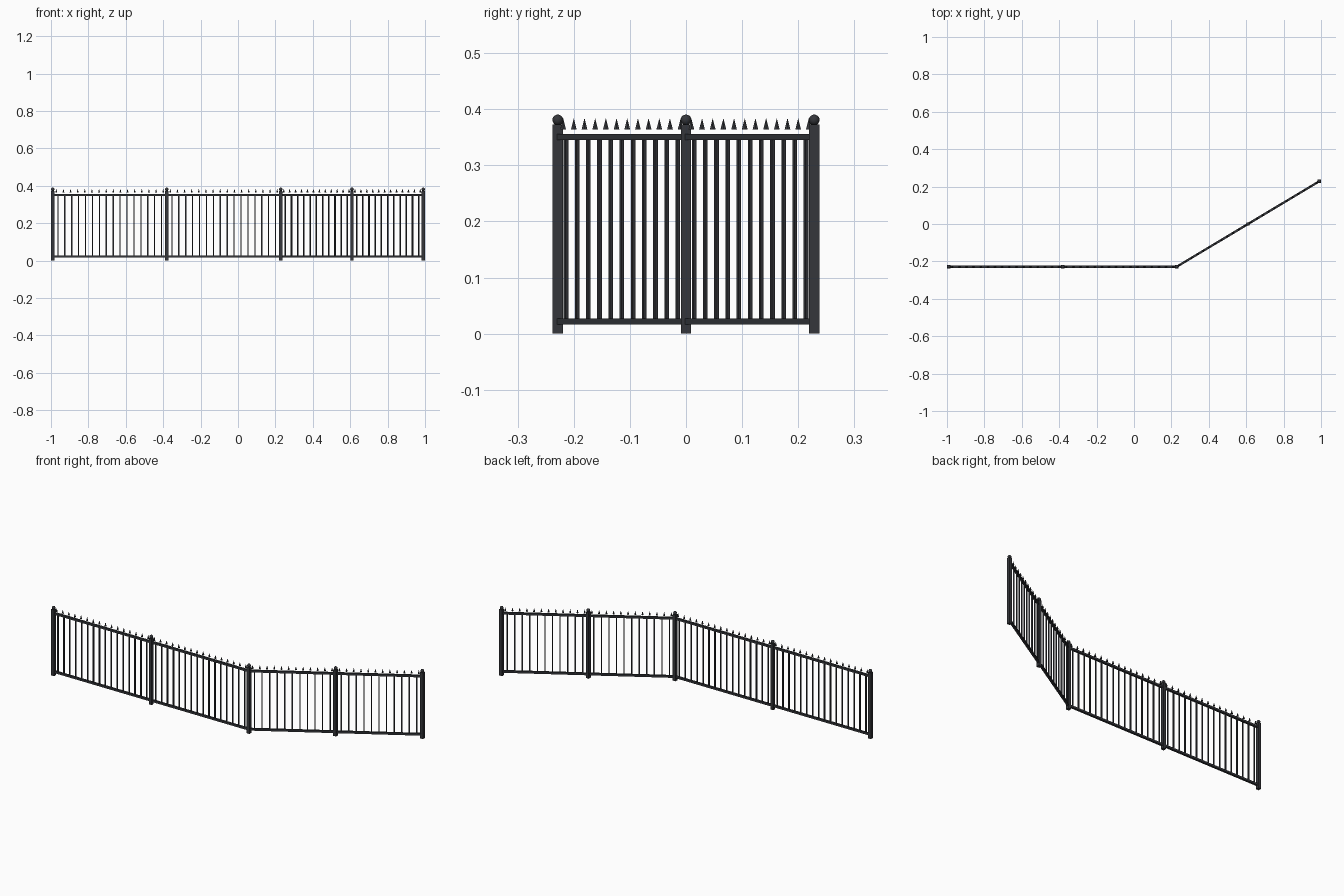
import bpy, bmesh, math
from mathutils import Matrix, Vector

if "Cube" in bpy.data.objects:
    bpy.data.objects.remove(bpy.data.objects["Cube"])

iron = bpy.data.materials.new("dark_iron")
iron.diffuse_color = (0.035, 0.037, 0.043, 1)
iron.use_nodes = True
iron.node_tree.nodes["Principled BSDF"].inputs["Base Color"].default_value = iron.diffuse_color

POST_W, BAR_W, RAIL_W, RAIL_H = 0.018, 0.006, 0.012, 0.011
RAIL_Z = (0.0218, 0.3503)


def make(name, bm, smooth=False):
    me = bpy.data.meshes.new(name)
    for f in bm.faces:
        f.smooth = smooth
    bm.to_mesh(me)
    bm.free()
    me.materials.append(iron)
    ob = bpy.data.objects.new(name, me)
    bpy.context.collection.objects.link(ob)
    return ob


def box(bm, center, size, angle=0.0):
    m = (Matrix.Translation(center) @ Matrix.Rotation(angle, 4, 'Z')
         @ Matrix.Diagonal((*size, 1)))
    bmesh.ops.create_cube(bm, size=1, matrix=m)


# fence line: two straight panels, a corner, two angled panels
start, corner, end = Vector((-0.9905, -0.2285, 0)), Vector((0.2285, -0.2285, 0)), Vector((0.9905, 0.2285, 0))
points = [start, (start + corner) / 2, corner, (corner + end) / 2, end]

# posts with ball finials
for i, p in enumerate(points):
    bm = bmesh.new()
    box(bm, p + Vector((0, 0, 0.1865)), (POST_W, POST_W, 0.373))
    make(f"post_{i + 1}", bm)
    bm = bmesh.new()
    bmesh.ops.create_uvsphere(bm, u_segments=16, v_segments=10, radius=0.0095,
                              matrix=Matrix.Translation(p + Vector((0, 0, 0.381))))
    make(f"post_ball_{i + 1}", bm, True)

# panels: rails, square bars and spear tips
for i, (a, b) in enumerate(zip(points, points[1:])):
    span = b - a
    length, angle = span.length, math.atan2(span.y, span.x)
    along = span.normalized()
    bars, tips = (16, 16) if i < 2 else (11, 12)

    bm = bmesh.new()
    for z in RAIL_Z:
        box(bm, (a + b) / 2 + Vector((0, 0, z)), (length, RAIL_W, RAIL_H), angle)
    make(f"rails_{i + 1}", bm)

    bm = bmesh.new()
    inner = length - POST_W
    height = RAIL_Z[1] - RAIL_Z[0]
    for k in range(bars):
        p = a + along * (POST_W / 2 + inner * (k + 0.5) / bars)
        box(bm, p + Vector((0, 0, sum(RAIL_Z) / 2)), (BAR_W, BAR_W, height), angle)
    make(f"bars_{i + 1}", bm)

    bm = bmesh.new()
    for k in range(tips):
        p = a + span * (k + 0.5) / tips
        m = Matrix.Translation(p + Vector((0, 0, 0.374))) @ Matrix.Rotation(angle, 4, 'Z')
        bmesh.ops.create_cone(bm, cap_ends=True, segments=6, radius1=0.0058,
                              radius2=0, depth=0.02, matrix=m)
    make(f"spear_tips_{i + 1}", bm)
